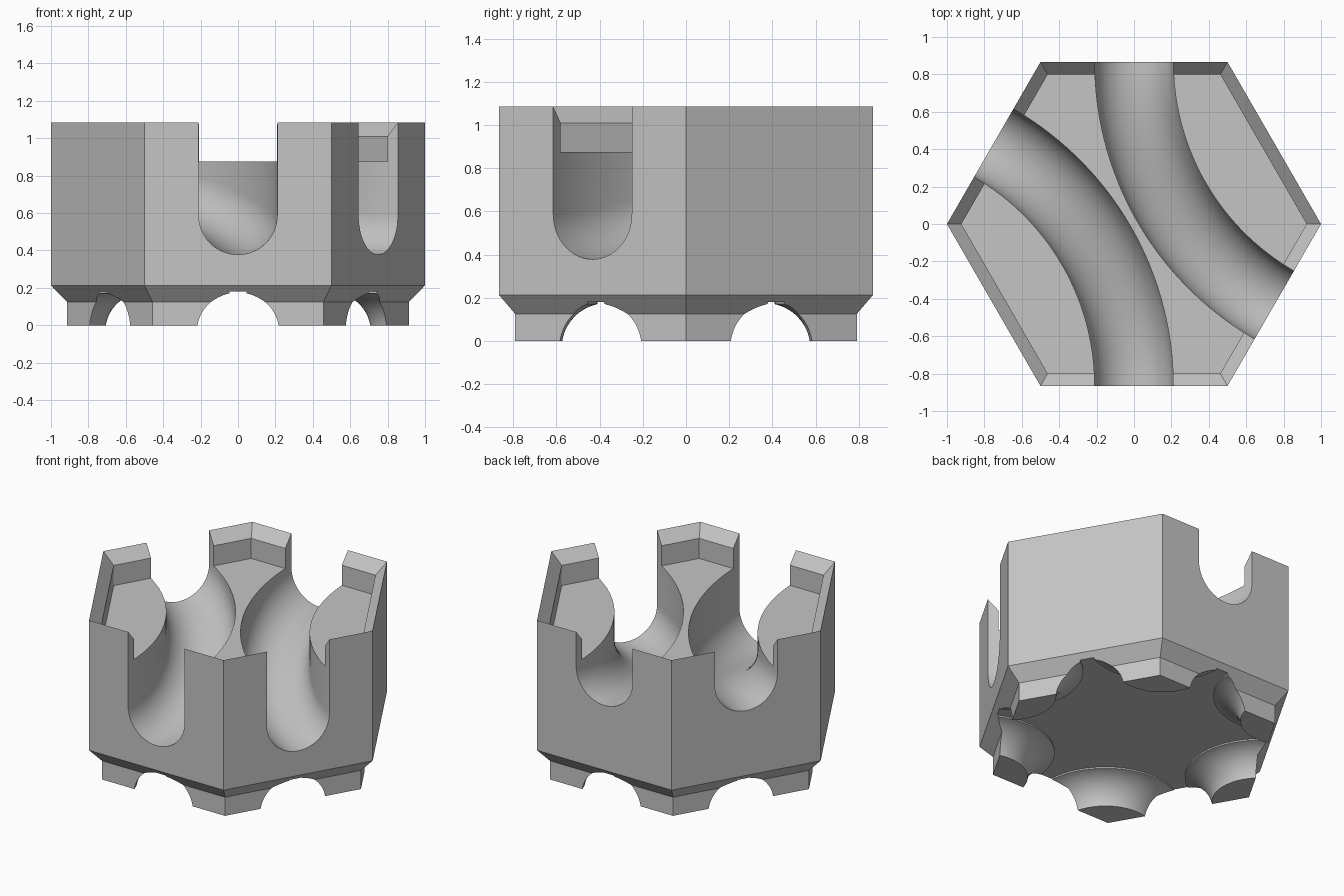
import bpy, bmesh, math

cube = bpy.data.objects.get("Cube")
if cube:
    bpy.data.objects.remove(cube, do_unlink=True)

CORNERS = [math.radians(60 * i) for i in range(6)]
TRACK_R = 0.21
RISE = 0.27

grey = bpy.data.materials.new("light_grey")
grey.use_nodes = True
grey.diffuse_color = (0.56, 0.56, 0.56, 1)
grey.node_tree.nodes["Principled BSDF"].inputs["Base Color"].default_value = (0.56, 0.56, 0.56, 1)


def loft(bm, rings):
    """Skin a closed solid through rings of points and cap both ends."""
    loops = [[bm.verts.new(p) for p in ring] for ring in rings]
    n = len(loops[0])
    for a, b in zip(loops, loops[1:]):
        for i in range(n):
            j = (i + 1) % n
            bm.faces.new((a[i], a[j], b[j], b[i]))
    bm.faces.new(loops[0])
    bm.faces.new(loops[-1])


def ring(radius, z, angles, cx=0, cy=0):
    return [(cx + radius * math.cos(a), cy + radius * math.sin(a), z) for a in angles]


def make(name, solids):
    bm = bmesh.new()
    for rings in solids:
        loft(bm, rings)
    bmesh.ops.recalc_face_normals(bm, faces=bm.faces)
    mesh = bpy.data.meshes.new(name)
    bm.to_mesh(mesh)
    bm.free()
    mesh.materials.append(grey)
    ob = bpy.data.objects.new(name, mesh)
    bpy.context.collection.objects.link(ob)
    return ob


def cut(ob, cutter):
    """Subtract the cutter, then discard it."""
    mod = ob.modifiers.new("cut", "BOOLEAN")
    mod.operation = "DIFFERENCE"
    mod.solver = "EXACT"
    mod.object = cutter
    bpy.ops.object.select_all(action="DESELECT")
    bpy.context.view_layer.objects.active = ob
    ob.select_set(True)
    bpy.ops.object.modifier_apply(modifier=mod.name)
    bpy.data.objects.remove(cutter, do_unlink=True)


# Hexagonal body: foot, chamfer, wall, sloped rim and sunken floor
body_profile = [(0.913, 0), (0.913, 0.125), (1, 0.213), (1, 1.085), (0.923, 1.01), (0.923, 0.875)]
body = make("hex_track_tile", [[ring(r, z, CORNERS) for r, z in body_profile]])

# Two curved channels, each joining the middles of two sides
section = [(-TRACK_R, 1.3)]
for i in range(33):
    a = math.pi * (1 + i / 32)
    section.append((TRACK_R * math.cos(a), 0.588 + TRACK_R * math.sin(a)))
section.append((TRACK_R, 1.3))


def channel(side):
    """Sweep the section along an arc, easing up from the low end to the high end."""
    rings = []
    for i in range(37):
        degrees = -6 + 2 * i
        a = math.radians(degrees)
        t = min(1, max(0, degrees / 60))
        if side < 0:
            t = 1 - t
        lift = RISE * t * t * (3 - 2 * t)
        rings.append([(side * (-1.5 + (1.5 + u) * math.cos(a)),
                       side * (-0.866 + (1.5 + u) * math.sin(a)), z + lift) for u, z in section])
    return rings


cut(body, make("channel_cutter", [channel(1), channel(-1)]))

# Underside hollow, leaving a flared post at every corner
flare = [(0.5 - TRACK_R, -0.3)]
for i in range(17):
    u = TRACK_R * math.cos(math.radians(78 * i / 16))
    flare.append((0.5 - u, -0.035 + math.sqrt(max(0, TRACK_R ** 2 - u ** 2))))
flare.append((flare[-1][0], 0.3))
circle = [2 * math.pi * i / 72 for i in range(72)]
posts = [[ring(r, z, circle, math.cos(a), math.sin(a)) for r, z in flare] for a in CORNERS]

hollow = make("hollow_cutter", [[ring(1.7, z, CORNERS) for z in (-0.15, 0.18)]])
cut(hollow, make("post_shapes", posts))
cut(body, hollow)

# Smooth channels and posts, crisp edges elsewhere
bpy.ops.object.select_all(action="DESELECT")
bpy.context.view_layer.objects.active = body
body.select_set(True)
bpy.ops.object.shade_smooth_by_angle(angle=math.radians(25))
